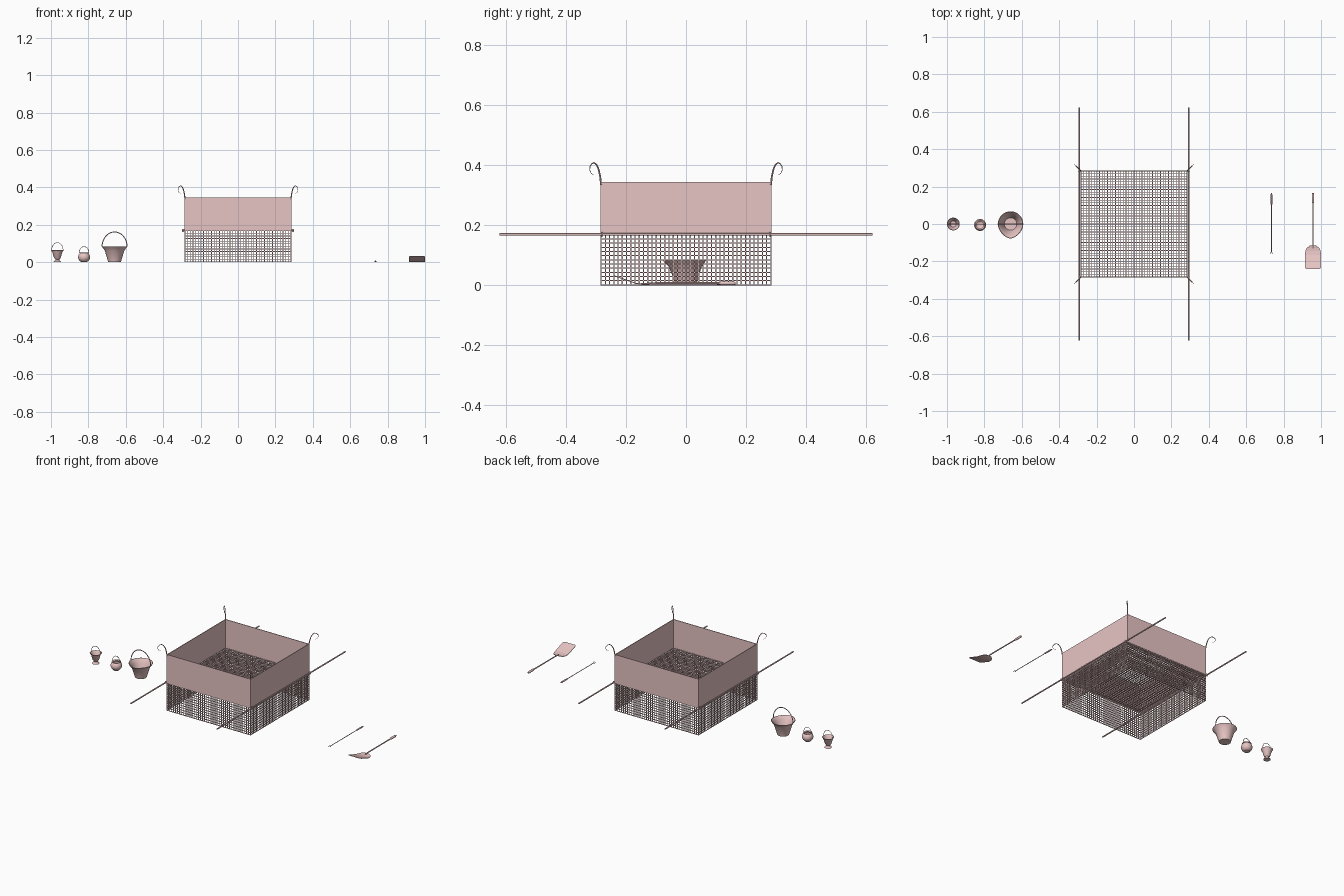
import bpy, bmesh, math
from mathutils import Vector, Matrix

if "Cube" in bpy.data.objects:
    bpy.data.objects.remove(bpy.data.objects["Cube"])

MAT = bpy.data.materials.new("bronze")
MAT.diffuse_color = (0.8, 0.56, 0.55, 1)
MAT.use_nodes = True
MAT.node_tree.nodes["Principled BSDF"].inputs["Base Color"].default_value = MAT.diffuse_color
H = 0.285          # half width of the chest
TOP, MID = 0.345, 0.17


def finish(name, bm, smooth=False):
    bmesh.ops.recalc_face_normals(bm, faces=bm.faces)
    me = bpy.data.meshes.new(name)
    bm.to_mesh(me)
    bm.free()
    ob = bpy.data.objects.new(name, me)
    bpy.context.collection.objects.link(ob)
    me.materials.append(MAT)
    if smooth:
        bpy.ops.object.select_all(action='DESELECT')
        ob.select_set(True)
        bpy.context.view_layer.objects.active = ob
        bpy.ops.object.shade_smooth_by_angle(angle=math.radians(40))
    return ob


def box(bm, c, s):
    bmesh.ops.create_cube(bm, size=1, matrix=Matrix.Translation(c) @ Matrix.Diagonal((*s, 1)))


def tube(name, pts, radii, sides=8):
    """Tapered tube swept along a list of points."""
    bm = bmesh.new()
    pts = [Vector(p) for p in pts]
    rings, u = [], None
    for i, p in enumerate(pts):
        t = (pts[min(i + 1, len(pts) - 1)] - pts[max(i - 1, 0)]).normalized()
        if u is None:
            u = t.orthogonal()
        u = (u - t * u.dot(t)).normalized()
        v = t.cross(u)
        r = radii[i] if isinstance(radii, (list, tuple)) else radii
        rings.append([bm.verts.new(p + r * (u * math.cos(a) + v * math.sin(a)))
                      for a in [2 * math.pi * k / sides for k in range(sides)]])
    for a, b in zip(rings, rings[1:]):
        for k in range(sides):
            bm.faces.new((a[k], a[(k + 1) % sides], b[(k + 1) % sides], b[k]))
    bm.faces.new(rings[0])
    bm.faces.new(rings[-1])
    return finish(name, bm, True)


def lathe(name, profile, loc, spout=0, seg=32):
    """Revolved vessel; the spout pulls the upper front wall outwards."""
    bm = bmesh.new()
    vs = [bm.verts.new((r, 0, z)) for r, z in profile]
    es = [bm.edges.new(e) for e in zip(vs, vs[1:])]
    bmesh.ops.spin(bm, geom=vs + es, cent=(0, 0, 0), axis=(0, 0, 1),
                   angle=2 * math.pi, steps=seg)
    bmesh.ops.remove_doubles(bm, verts=bm.verts, dist=1e-5)
    height = max(z for _, z in profile)
    for v in bm.verts:
        rad = math.hypot(v.co.x, v.co.y)
        if spout and rad > 0.03:
            f = max(0, -v.co.y / rad) ** 6
            v.co.y -= spout * f * (v.co.z / height) ** 2
        v.co += Vector(loc)
    return finish(name, bm, True)


def handle(name, loc, r, z, rise, wire):
    arc = [math.pi * k / 20 for k in range(21)]
    tube(name, [(loc[0] + r * math.cos(a), loc[1], z + rise * math.sin(a)) for a in arc], wire, 6)


# Upper solid walls
bm = bmesh.new()
T = 0.004
for s in (-1, 1):
    box(bm, (s * (H - T / 2), 0, (TOP + MID) / 2), (T, 2 * H, TOP - MID))
    box(bm, (0, s * (H - T / 2), (TOP + MID) / 2), (2 * H - 2 * T, T, TOP - MID))
finish("upper_walls", bm)

# Lattice side walls and horizontal grate
N, M, W = 40, 12, 0.0035
E = H - W / 2
steps = [-E + 2 * E * i / N for i in range(N + 1)]
bm = bmesh.new()
for s in (-1, 1):
    for p in steps:
        box(bm, (p, s * E, MID / 2), (W, W, MID))
        box(bm, (s * E, p, MID / 2), (W, W, MID))
    for j in range(M + 1):
        z = W / 2 + (MID - W) * j / M
        box(bm, (0, s * E, z), (2 * H, W, W))
        box(bm, (s * E, 0, z), (W, 2 * H, W))
finish("lattice_walls", bm)

bm = bmesh.new()
for p in steps:
    box(bm, (p, 0, MID), (W, 2 * H, W))
    box(bm, (0, p, MID), (2 * H, W, W))
finish("fire_grate", bm)

# Curled corner horns: (outward offset, height, radius)
HORN = [(0, 0.335, .003), (0.003, 0.362, .003), (0.008, 0.386, .0027), (0.015, 0.402, .0024),
        (0.023, 0.409, .0021), (0.031, 0.406, .0018), (0.037, 0.396, .0015),
        (0.038, 0.384, .0012), (0.033, 0.373, .001), (0.026, 0.369, .0006)]
for sx in (-1, 1):
    for sy in (-1, 1):
        tube("corner_horn", [(sx * (H - .002 + o), sy * (H - .002 + o), z) for o, z, _ in HORN],
             [r for *_, r in HORN])
        # Ring holding the pole
        loop = [2 * math.pi * k / 16 for k in range(17)]
        tube("pole_ring", [(sx * 0.292 + .0065 * math.cos(a), sy * 0.28, MID + .0065 * math.sin(a))
                           for a in loop], .002, 6)
    # Carrying pole
    tube("carrying_pole", [(sx * 0.293, -0.622, MID), (sx * 0.293, 0.622, MID)], .004, 12)

# Large bucket with pouring lip
B = (-0.66, 0, 0)
lathe("large_bucket", [(0, 0), (.034, 0), (.036, .008), (.052, .062), (.062, .076), (.068, .084),
                       (.065, .085), (.059, .077), (.049, .062), (.033, .006), (0, .005)], B, .010)
handle("large_bucket_handle", B, .067, .083, .079, .0025)

# Round pot
P = (-0.823, -0.005, 0)
arc = [math.radians(d) for d in range(-60, 51, 10)]
outer = [(.032 * math.cos(a), .0275 + .029 * math.sin(a)) for a in arc]
inner = [(.029 * math.cos(a), .0275 + .026 * math.sin(a)) for a in reversed(arc)]
lathe("round_pot", [(0, 0), (.016, 0)] + outer + [(.026, .0515)] + inner + [(0, .004)], P)
handle("round_pot_handle", P, .026, .05, .034, .0015)

# Footed cup
C = (-0.966, 0, 0)
lathe("footed_cup", [(0, 0), (.020, 0), (.019, .004), (.011, .012), (.011, .016), (.018, .023),
                     (.026, .052), (.034, .064), (.032, .065), (.024, .053), (.016, .025), (0, .021)], C)
handle("footed_cup_handle", C, .031, .063, .042, .0015)

# Shovel blade: rows of (y, half width, z)
bm = bmesh.new()
rows = [(-.240, .036, .032), (-.234, .043, .030), (-.200, .043, .018), (-.165, .043, .006),
        (-.145, .041, .003), (-.128, .033, .003), (-.116, .018, .005)]
vs = [[bm.verts.new((.957 + k * w, y, z)) for k in (-1, 0, 1)] for y, w, z in rows]
for a, b in zip(vs, vs[1:]):
    for k in (0, 1):
        bm.faces.new((a[k], a[k + 1], b[k + 1], b[k]))
blade = finish("shovel_blade", bm)
mod = blade.modifiers.new("thickness", 'SOLIDIFY')
mod.thickness, mod.offset = .003, 0

# Shovel handle and grip, poker shaft, grip and tines
tube("shovel_shaft", [(.957, -.13, .005), (.957, -.10, .007), (.957, .13, .007)], .0035)
tube("shovel_grip", [(.957, .11, .007), (.957, .118, .007), (.957, .158, .007), (.957, .165, .007)],
     [.0035, .0065, .0065, .004], 12)
tube("fork_shaft", [(.735, -.15, .005), (.735, .12, .005)], .002)
tube("fork_grip", [(.735, .10, .005), (.735, .106, .005), (.735, .158, .005), (.735, .165, .005)],
     [.002, .0045, .0045, .003], 12)
for s in (-1, 1):
    tube("fork_tine", [(.735, -.149, .005), (.735 + s * .006, -.156, .005), (.735 + s * .005, -.166, .007)],
         [.002, .0016, .0008], 6)
